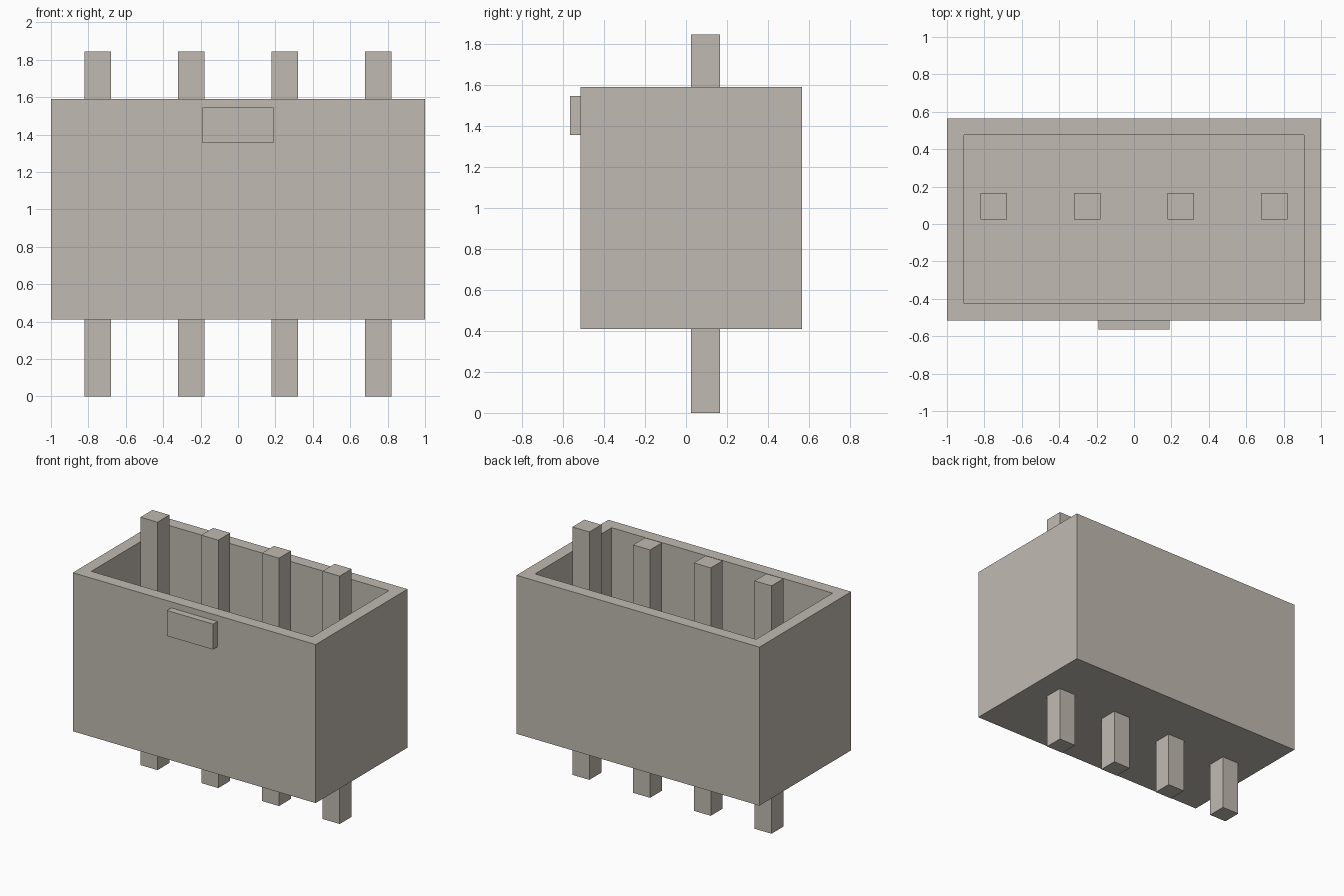
import bpy
import bmesh
from mathutils import Vector

cube = bpy.data.objects.get("Cube")
if cube:
    bpy.data.objects.remove(cube, do_unlink=True)

# One warm grey for the whole connector
grey = bpy.data.materials.new("warm_grey")
grey.use_nodes = True
colour = (0.53, 0.49, 0.44, 1.0)
grey.diffuse_color = colour
grey.node_tree.nodes["Principled BSDF"].inputs["Base Color"].default_value = colour


def box_bmesh(low, high):
    """Box between two opposite corners."""
    low, high = Vector(low), Vector(high)
    bm = bmesh.new()
    bmesh.ops.create_cube(bm, size=1)
    bmesh.ops.scale(bm, vec=high - low, verts=bm.verts)
    bmesh.ops.translate(bm, vec=(low + high) / 2, verts=bm.verts)
    return bm


def make_object(name, bm):
    mesh = bpy.data.meshes.new(name)
    bm.to_mesh(mesh)
    bm.free()
    mesh.materials.append(grey)
    obj = bpy.data.objects.new(name, mesh)
    bpy.context.collection.objects.link(obj)
    return obj


# Open-topped housing: inset the top face, then push it down to the floor
WALL, BOTTOM, TOP = 0.09, 0.41, 1.59
FLOOR = BOTTOM + WALL
bm = box_bmesh((-1, -0.515, BOTTOM), (1, 0.565, TOP))
bm.normal_update()
top = max(bm.faces, key=lambda f: f.calc_center_median().z)
bmesh.ops.inset_region(bm, faces=[top], thickness=WALL, use_even_offset=True)
walls = bmesh.ops.extrude_face_region(bm, geom=[top])["geom"]
if top.is_valid:
    bmesh.ops.delete(bm, geom=[top], context="FACES_ONLY")
floor_verts = [g for g in walls if isinstance(g, bmesh.types.BMVert)]
bmesh.ops.translate(bm, vec=(0, 0, FLOOR - TOP), verts=floor_verts)
bmesh.ops.recalc_face_normals(bm, faces=bm.faces)
make_object("housing", bm)

# Locking tab near the front rim
make_object("front_tab", box_bmesh((-0.19, -0.565, 1.355), (0.19, -0.515, 1.545)))

# Row of square pins running through the housing floor
PIN, PIN_Y = 0.07, 0.095
for i in range(4):
    x = -0.75 + 0.5 * i
    make_object(f"pin_{i + 1}",
                box_bmesh((x - PIN, PIN_Y - PIN, 0), (x + PIN, PIN_Y + PIN, 1.845)))
